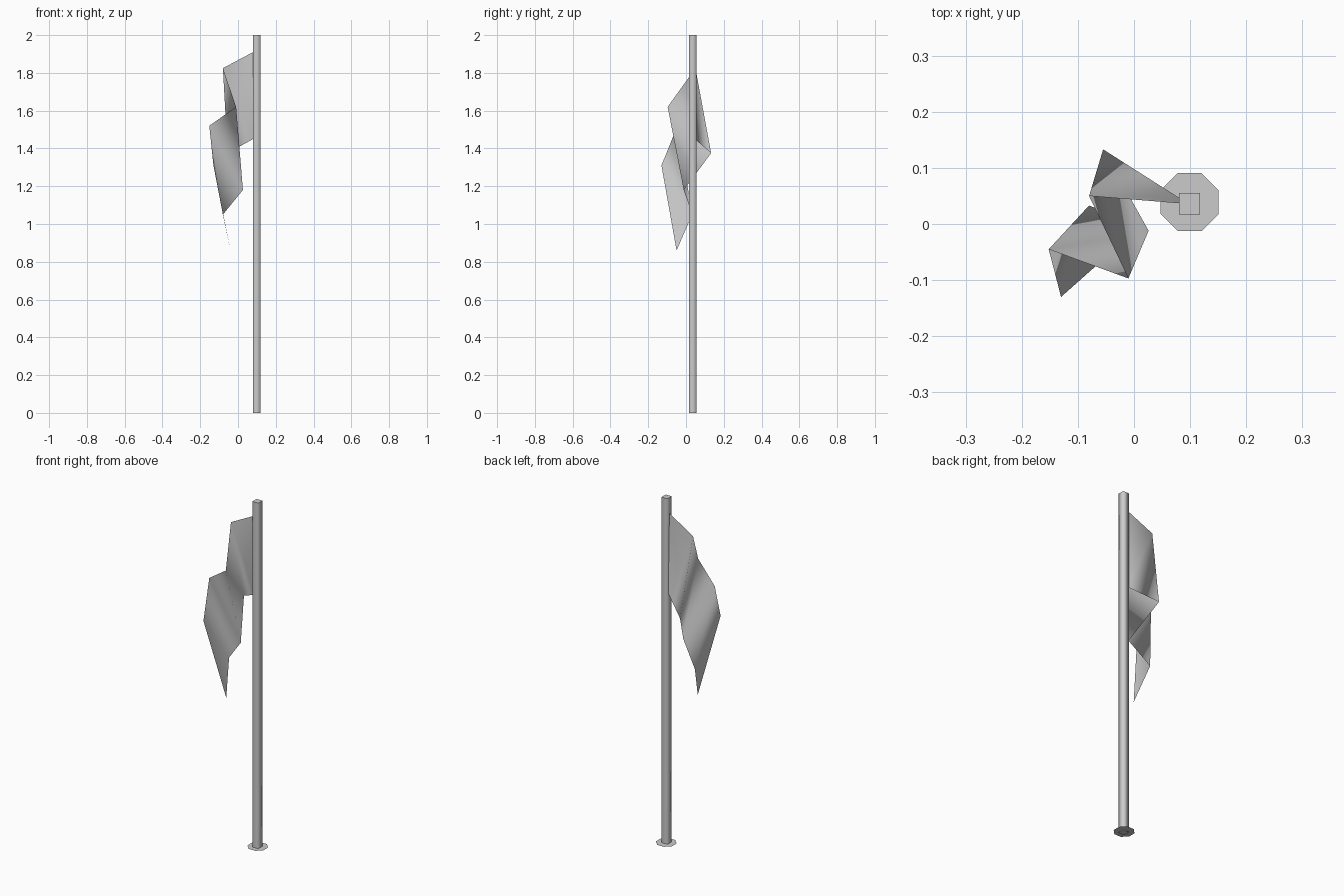
import bpy
import math

cube = bpy.data.objects.get("Cube")
if cube:
    bpy.data.objects.remove(cube, do_unlink=True)

POLE_X, POLE_Y, HEIGHT = 0.099, 0.036, 2.0

# Single pale grey for every part
grey = bpy.data.materials.new("pale_grey")
grey.use_nodes = True
colour = (0.6, 0.6, 0.6, 1)
grey.diffuse_color = colour
grey.node_tree.nodes["Principled BSDF"].inputs["Base Color"].default_value = colour


def add_mesh(name, verts, faces):
    mesh = bpy.data.meshes.new(name)
    mesh.from_pydata(verts, [], faces)
    mesh.materials.append(grey)
    obj = bpy.data.objects.new(name, mesh)
    bpy.context.collection.objects.link(obj)
    return obj


# Square pole, smooth around its sides with flat caps
bpy.ops.mesh.primitive_cube_add(size=1, location=(POLE_X, POLE_Y, HEIGHT / 2))
pole = bpy.context.object
pole.name = "pole"
pole.scale = (0.038, 0.038, HEIGHT)
bpy.ops.object.transform_apply(location=False, rotation=False, scale=True)
pole.data.materials.append(grey)
for face in pole.data.polygons:
    face.use_smooth = abs(face.normal.z) < 0.5

# Thin octagonal foot plate
radius = 0.0515 / math.cos(math.pi / 8)
ring = [(POLE_X + radius * math.cos(a), POLE_Y + 0.003 + radius * math.sin(a), 0.004)
        for a in (math.pi / 8 + i * math.pi / 4 for i in range(8))]
add_mesh("foot_plate", ring, [tuple(range(8))])

# Drooping flag: a folded sheet between its top and bottom hems
top_hem = [(0.08, 0.037, 1.91), (-0.08, 0.05, 1.825), (-0.01, -0.097, 1.62),
           (-0.152, -0.045, 1.52), (-0.13, -0.13, 1.31)]
bottom_hem = [(0.08, 0.047, 1.45), (-0.055, 0.133, 1.375), (0.026, -0.012, 1.18),
              (-0.08, 0.033, 1.05), (-0.04, -0.05, 0.86)]
n = len(top_hem)
faces = []
for i in range(n - 1):
    faces += [(i, i + 1, n + i), (i + 1, n + i + 1, n + i)]
flag = add_mesh("flag", top_hem + bottom_hem, faces)
for face in flag.data.polygons:
    face.use_smooth = True
